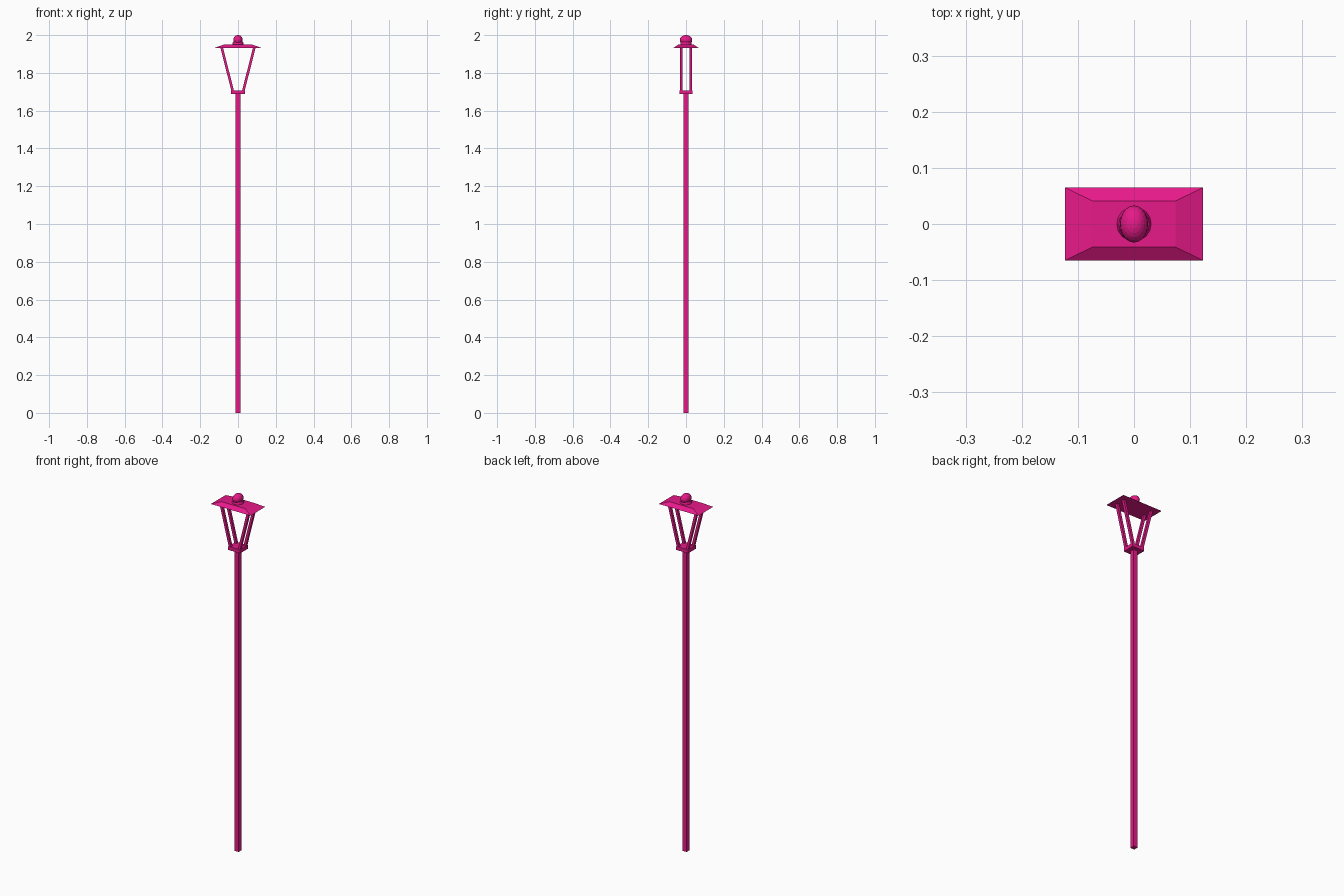
import bpy, bmesh
from mathutils import Vector

if "Cube" in bpy.data.objects:
    bpy.data.objects.remove(bpy.data.objects["Cube"])

mat = bpy.data.materials.new("pink_paint")
mat.diffuse_color = (0.8, 0.01, 0.25, 1)
mat.use_nodes = True
mat.node_tree.nodes["Principled BSDF"].inputs["Base Color"].default_value = mat.diffuse_color


def finish(name, bm):
    bmesh.ops.recalc_face_normals(bm, faces=bm.faces)
    me = bpy.data.meshes.new(name)
    bm.to_mesh(me)
    bm.free()
    me.materials.append(mat)
    ob = bpy.data.objects.new(name, me)
    bpy.context.collection.objects.link(ob)
    return ob


def frustum(name, bottom, top):
    """Four-sided solid; each end is (centre, half x, half y)."""
    bm = bmesh.new()
    rings = []
    for c, hx, hy in (bottom, top):
        rings.append([bm.verts.new(Vector(c) + Vector((sx * hx, sy * hy, 0)))
                      for sx, sy in ((-1, -1), (1, -1), (1, 1), (-1, 1))])
    a, b = rings
    bm.faces.new(a[::-1])
    bm.faces.new(b)
    for i in range(4):
        j = (i + 1) % 4
        bm.faces.new((a[i], a[j], b[j], b[i]))
    return finish(name, bm)


# Square pole and collar
frustum("pole", ((0, 0, 0), 0.0125, 0.0125), ((0, 0, 1.69), 0.0125, 0.0125))
frustum("collar", ((0, 0, 1.687), 0.037, 0.034), ((0, 0, 1.707), 0.037, 0.034))

# Four lantern bars leaning outwards
for sx in (-1, 1):
    for sy in (-1, 1):
        frustum("lantern_bar", ((sx * 0.027, sy * 0.025, 1.70), 0.007, 0.007),
                ((sx * 0.087, sy * 0.025, 1.936), 0.007, 0.007))

# Hipped roof with a flat top
frustum("roof", ((0, 0, 1.933), 0.123, 0.065), ((0, 0, 1.950), 0.074, 0.041))

# Finial base disc
bm = bmesh.new()
bmesh.ops.create_cone(bm, cap_ends=True, segments=16, radius1=0.031,
                      radius2=0.027, depth=0.015)
bmesh.ops.translate(bm, verts=bm.verts, vec=(0, 0, 1.9565))
finish("finial_base", bm)

# Finial ball, stretched front to back
bm = bmesh.new()
bmesh.ops.create_uvsphere(bm, u_segments=20, v_segments=12, radius=1)
bmesh.ops.scale(bm, verts=bm.verts, vec=(0.025, 0.033, 0.026))
bmesh.ops.translate(bm, verts=bm.verts, vec=(0, 0, 1.974))
finish("finial_ball", bm)
